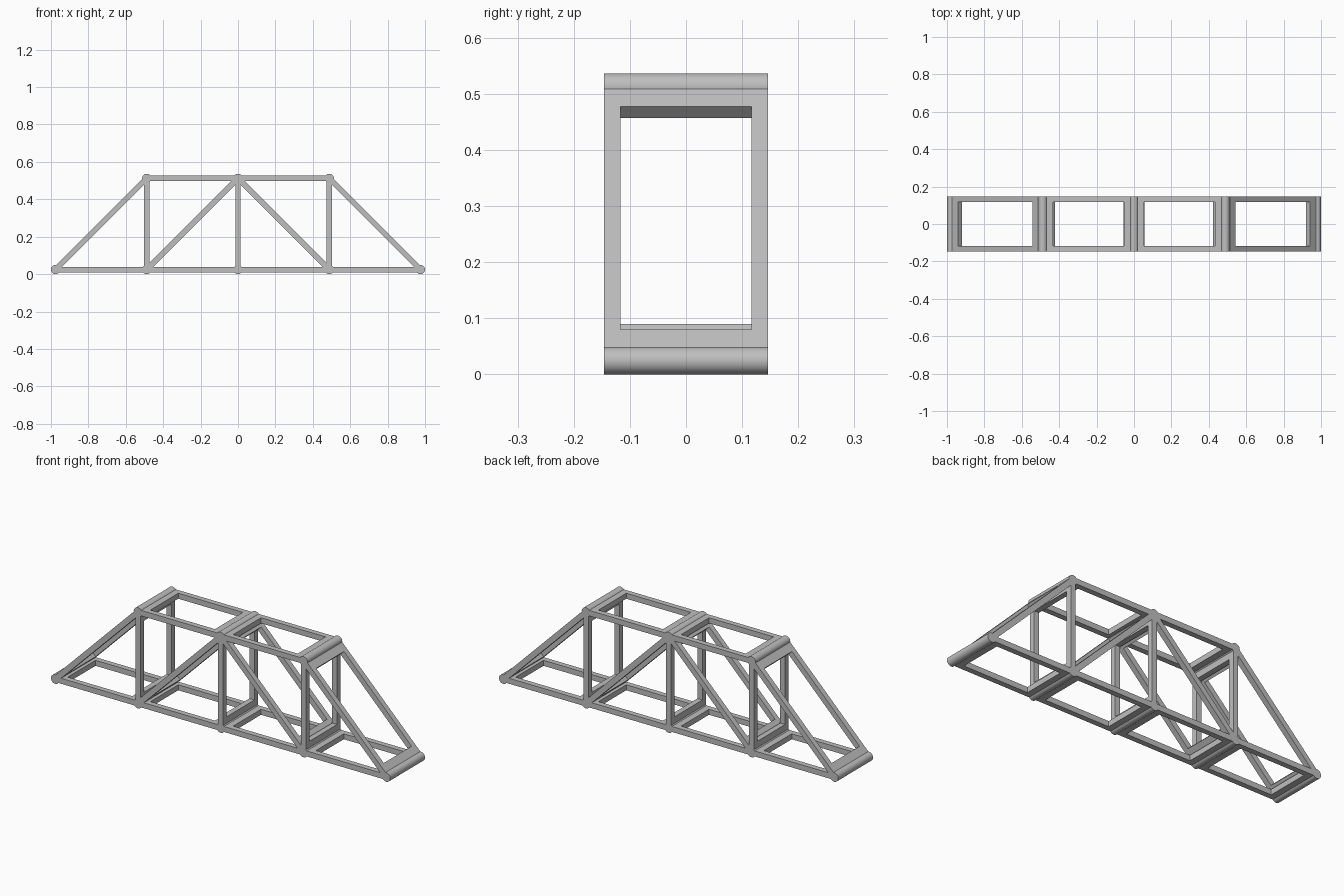
import bpy
import bmesh
import math
from mathutils import Vector, Matrix

cube = bpy.data.objects.get("Cube")
if cube:
    bpy.data.objects.remove(cube, do_unlink=True)

# Proportions: one bay of the truss is 50 units long
U = 2 / 205
BAY, RADIUS, HALF_T, HALF_W, RAIL = 50 * U, 2.5 * U, 1.5 * U, 15 * U, 3 * U
LOW, HIGH = RADIUS, RADIUS + BAY

steel = bpy.data.materials.new("light_grey_steel")
steel.use_nodes = True
grey = (0.52, 0.52, 0.52, 1)
steel.diffuse_color = grey
steel.node_tree.nodes["Principled BSDF"].inputs["Base Color"].default_value = grey


def finish(bm, name):
    bmesh.ops.recalc_face_normals(bm, faces=bm.faces)
    mesh = bpy.data.meshes.new(name)
    bm.to_mesh(mesh)
    bm.free()
    mesh.materials.append(steel)
    obj = bpy.data.objects.new(name, mesh)
    bpy.context.collection.objects.link(obj)
    return obj


def pin(name, x, z):
    """Round bar across the truss at a joint."""
    bm = bmesh.new()
    turn = Matrix.Translation((x, 0, z)) @ Matrix.Rotation(math.pi / 2, 4, 'X')
    bmesh.ops.create_cone(bm, cap_ends=True, segments=40, radius1=RADIUS,
                          radius2=RADIUS, depth=2 * HALF_W, matrix=turn)
    obj = finish(bm, name)
    bpy.ops.object.select_all(action='DESELECT')
    obj.select_set(True)
    bpy.context.view_layer.objects.active = obj
    bpy.ops.object.shade_smooth_by_angle(angle=math.radians(35))


def frame(name, start, end, solid_start=5.5, solid_end=5.5):
    """Flat plate between two joints with a rectangular opening."""
    a, b = Vector((start[0], 0, start[1])), Vector((end[0], 0, end[1]))
    length = (b - a).length
    along = (b - a).normalized()
    side = Vector((0, 1, 0))
    normal = along.cross(side)

    def loop(s0, s1, w, h):
        return [bm.verts.new(a + along * s + side * y + normal * h)
                for s, y in ((s0, -w), (s1, -w), (s1, w), (s0, w))]

    bm = bmesh.new()
    trim = 1.9 * U
    loops = []
    for h in (-HALF_T, HALF_T):
        loops.append((loop(trim, length - trim, HALF_W, h),
                      loop(solid_start * U, length - solid_end * U, HALF_W - RAIL, h)))
    (out0, in0), (out1, in1) = loops
    for i in range(4):
        j = (i + 1) % 4
        for p, q in ((out0, in0), (out1, in1), (out0, out1), (in0, in1)):
            bm.faces.new((p[i], p[j], q[j], q[i]))
    finish(bm, name)


# Joints
for i in range(-2, 3):
    pin("lower_joint_bar", i * BAY, LOW)
for i in range(-1, 2):
    pin("upper_joint_bar", i * BAY, HIGH)
    frame("upright_frame", (i * BAY, LOW), (i * BAY, HIGH))

# Level frames
for i in range(-2, 2):
    frame("deck_frame", (i * BAY, LOW), ((i + 1) * BAY, LOW))
for i in (-1, 0):
    frame("top_frame", (i * BAY, HIGH), ((i + 1) * BAY, HIGH))

# Sloping frames, mirrored left and right
for s in (-1, 1):
    frame("end_slope_frame", (s * 2 * BAY, LOW), (s * BAY, HIGH), 6.5, 6.5)
    frame("inner_brace_frame", (s * BAY, LOW), (0, HIGH), 8, 6.5)
